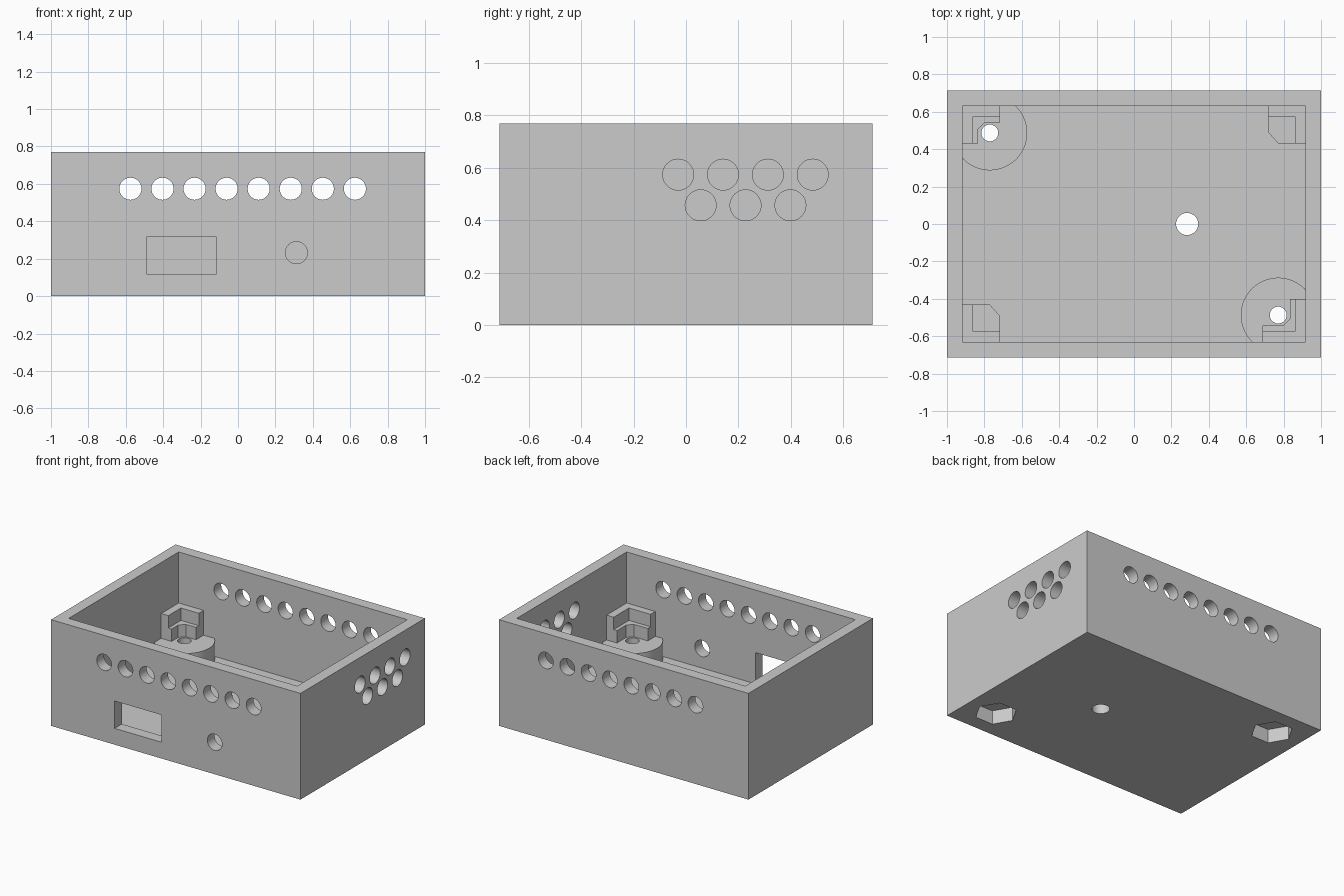
import bpy, bmesh, math
from mathutils import Matrix, Vector

if "Cube" in bpy.data.objects:
    bpy.data.objects.remove(bpy.data.objects["Cube"], do_unlink=True)

HX, HY, H = 1.0, 0.713, 0.77      # outer half sizes and height
IX, IY = 0.917, 0.63              # inner half sizes
FLOOR = 0.09
LEDGE, LIP, PEDESTAL = 0.31, 0.40, 0.22

grey = bpy.data.materials.new("light_grey_plastic")
grey.use_nodes = True
grey.diffuse_color = (0.6, 0.6, 0.6, 1)
grey.node_tree.nodes["Principled BSDF"].inputs["Base Color"].default_value = (0.6, 0.6, 0.6, 1)


def finish(name, bm):
    bmesh.ops.recalc_face_normals(bm, faces=bm.faces)
    mesh = bpy.data.meshes.new(name)
    bm.to_mesh(mesh)
    bm.free()
    mesh.materials.append(grey)
    obj = bpy.data.objects.new(name, mesh)
    bpy.context.collection.objects.link(obj)
    return obj


def box(name, lo, hi):
    bm = bmesh.new()
    bmesh.ops.create_cube(bm, size=1)
    for v in bm.verts:
        v.co = Vector([a + (c + 0.5) * (b - a) for a, b, c in zip(lo, hi, v.co)])
    return finish(name, bm)


def rod(name, centre, radius, length, axis="Z", sides=48):
    turn = {"X": Matrix.Rotation(math.pi / 2, 4, "Y"),
            "Y": Matrix.Rotation(math.pi / 2, 4, "X"),
            "Z": Matrix.Identity(4)}[axis]
    bm = bmesh.new()
    bmesh.ops.create_cone(bm, cap_ends=True, segments=sides, radius1=radius,
                          radius2=radius, depth=length,
                          matrix=Matrix.Translation(centre) @ turn)
    return finish(name, bm)


def prism(name, outline, z0, z1):
    bm = bmesh.new()
    face = bm.faces.new([bm.verts.new((x, y, z0)) for x, y in outline])
    top = bmesh.ops.extrude_face_region(bm, geom=[face])["geom"]
    bmesh.ops.translate(bm, vec=(0, 0, z1 - z0),
                        verts=[g for g in top if isinstance(g, bmesh.types.BMVert)])
    return finish(name, bm)


def combine(operation, tool):
    mod = case.modifiers.new(tool.name, "BOOLEAN")
    mod.operation, mod.solver, mod.object = operation, "EXACT", tool
    tool.hide_render = True
    bpy.context.view_layer.objects.active = case
    bpy.ops.object.modifier_apply(modifier=mod.name)
    bpy.data.objects.remove(tool, do_unlink=True)


def corner(sx, sy, outline):
    # outline is measured inward from the inner corner
    return [(sx * (IX - u), sy * (IY - v)) for u, v in outline]


# Open tray
case = box("enclosure_case", (-HX, -HY, 0), (HX, HY, H))
combine("DIFFERENCE", box("cavity", (-IX, -IY, FLOOR), (IX, IY, H + 0.1)))

# Round screw pedestals in two opposite corners
screws = [(-0.771, 0.487), (0.771, -0.487)]
for x, y in screws:
    combine("UNION", rod("pedestal", (x, y, (PEDESTAL + 0.04) / 2), 0.2, PEDESTAL - 0.04, sides=96))

# Corner posts: a ledge with a raised L-shaped lip
e = -0.03
for sx, sy, w in [(1, 1, 0.2), (-1, -1, 0.2), (-1, 1, 0.2), (1, -1, 0.23)]:
    if sx == sy:
        ledge = [(e, e), (w, e), (w, 0.14), (0.145, w), (e, w)]
    else:
        ledge = [(e, e), (w, e), (w, 0.087), (0.12, 0.087), (0.083, 0.124), (0.083, w), (e, w)]
    lip = [(e, e), (w, e), (w, 0.055), (0.057, 0.055), (0.057, w), (e, w)]
    combine("UNION", prism("post", corner(sx, sy, ledge), 0.05, LEDGE))
    combine("UNION", prism("post_lip", corner(sx, sy, lip), LEDGE - 0.1, LIP))

# Screw holes with hexagonal nut pockets underneath
for x, y in screws:
    combine("DIFFERENCE", rod("screw_hole", (x, y, 0.1), 0.045, 0.4))
    combine("DIFFERENCE", prism("nut_pocket", [
        (x + 0.14 * math.cos(k * math.pi / 3), y + 0.14 * math.sin(k * math.pi / 3))
        for k in range(6)], -0.1, 0.1))

# Floor hole, front slot and front round port
combine("DIFFERENCE", rod("floor_hole", (0.284, 0, 0), 0.059, 0.4))
combine("DIFFERENCE", box("front_slot", (-0.49, -0.8, 0.118), (-0.115, -0.6, 0.316)))
combine("DIFFERENCE", rod("front_port", (0.312, -0.7, 0.232), 0.059, 0.2, "Y"))

# Vent row through the front and back walls
for i in range(8):
    combine("DIFFERENCE", rod("vent", (-0.575 + i * 0.1714, 0, 0.574), 0.059, 2, "Y"))

# Staggered vents in the +x wall
for count, y0, z in [(4, -0.03, 0.574), (3, 0.056, 0.457)]:
    for i in range(count):
        combine("DIFFERENCE", rod("side_vent", (HX, y0 + i * 0.1714, z), 0.059, 0.3, "X"))

# One material, smooth bores with crisp edges
case.data.materials.clear()
case.data.materials.append(grey)
for p in case.data.polygons:
    p.material_index = 0
bpy.ops.object.select_all(action="DESELECT")
case.select_set(True)
bpy.context.view_layer.objects.active = case
bpy.ops.object.shade_smooth_by_angle(angle=math.radians(30))
